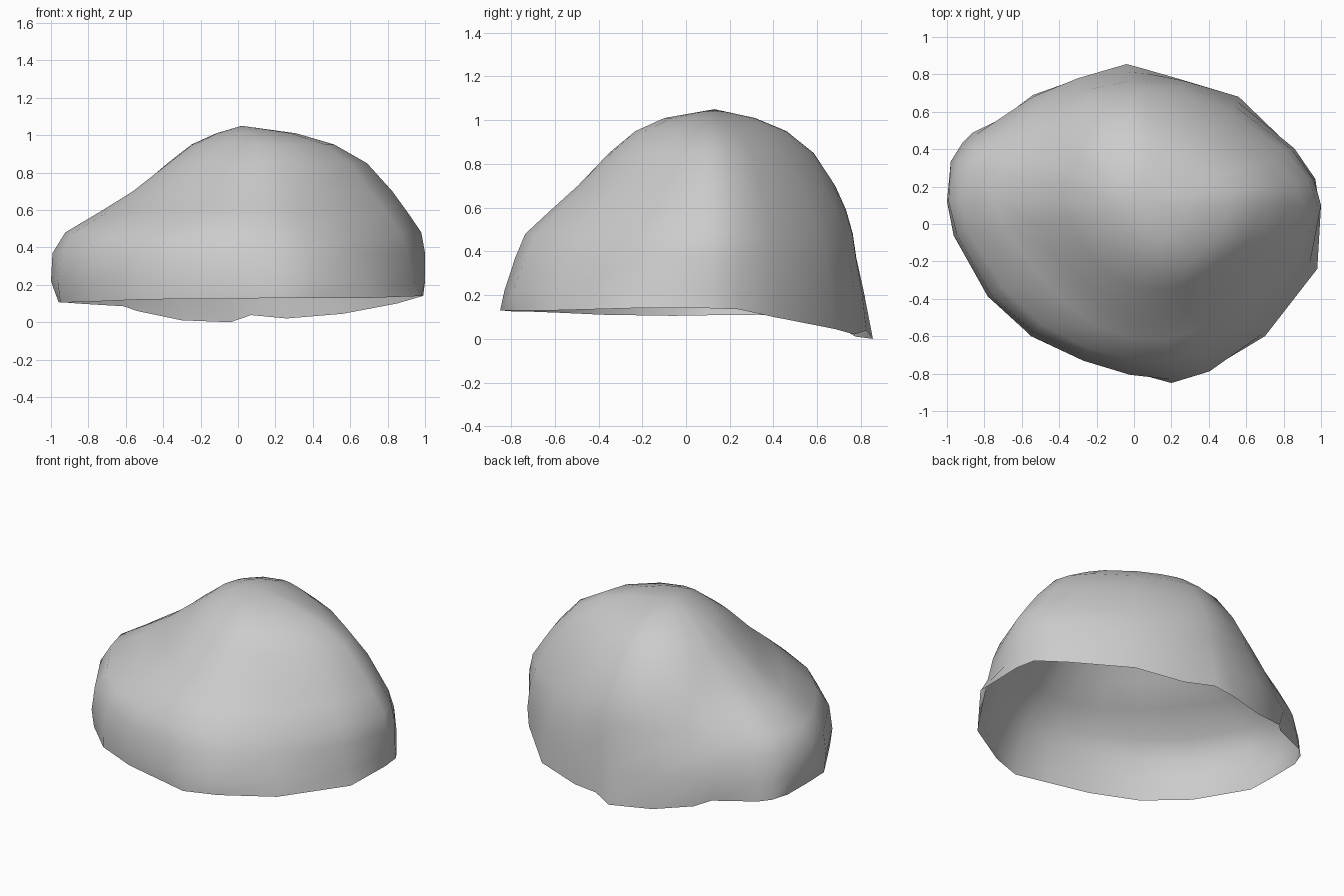
import bpy, bmesh, math

# Centre of the height contours, and the peak
CX, CY = 0.05, 0.10
PEAK = (0.02, 0.13, 1.05)

# Wavy open rim, anticlockwise from the right side
RIM = [(.99, .10, .14), (.97, .24, .135), (.85, .40, .10), (.56, .68, .045),
       (.26, .77, .02), (.07, .825, .038), (-.04, .855, 0), (-.30, .775, .01),
       (-.54, .69, .06), (-.61, .61, .085), (-.86, .49, .10), (-.92, .43, .105),
       (-.96, .33, .11), (-.96, .12, .108), (-.95, -.06, .105),
       (-.77, -.38, .11), (-.55, -.60, .12), (-.27, -.73, .125), (-.02, -.79, .125),
       (.20, -.85, .13), (.40, -.78, .13), (.70, -.60, .13), (.98, -.24, .14)]

# Contour radii every 36 degrees, keyed by height
CONTOURS = {
    0.22: [.95, .79, .70, .74, .86, 1.03, .95, .89, .955, .93],
    0.37: [.95, .76, .68, .70, .81, 1.01, .93, .86, .90, .87],
    0.48: [.93, .715, .66, .68, .75, .945, .86, .82, .85, .81],
    0.59: [.855, .66, .615, .65, .68, .77, .66, .70, .73, .72],
    0.70: [.775, .605, .555, .60, .595, .605, .53, .57, .61, .62],
    0.85: [.64, .49, .45, .50, .47, .42, .39, .42, .47, .52],
    0.95: [.465, .36, .335, .37, .34, .29, .27, .28, .35, .41],
    1.01: [.26, .20, .20, .22, .19, .16, .14, .16, .21, .23],
}


def radius_at(radii, angle):
    """Smooth periodic interpolation of a contour."""
    n = len(radii)
    f = (angle / (2 * math.pi)) % 1 * n
    i, t = int(f), f - int(f)
    a, b, c, d = (radii[(i + k) % n] for k in (-1, 0, 1, 2))
    return b + 0.5 * t * (c - a + t * (2*a - 5*b + 4*c - d + t * (3*(b - c) + d - a)))


def lobe(angle, z):
    """Extra bulge of the low lobe at the back left."""
    off = (math.degrees(angle) - 167) / 14
    return 0.07 * math.exp(-off * off) * min(1, max(0, (0.75 - z) / 0.3))


# Boulder shell: rim, contour rings, then a fan to the peak
bm = bmesh.new()
rings = [[bm.verts.new(p) for p in RIM]]
angles = [math.atan2(y - CY, x - CX) for x, y, z in RIM]
for z, radii in CONTOURS.items():
    ring = []
    for a in angles:
        r = radius_at(radii, a) + lobe(a, z)
        ring.append(bm.verts.new((max(-1, CX + r * math.cos(a)), CY + r * math.sin(a), z)))
    rings.append(ring)

n = len(RIM)
for low, high in zip(rings, rings[1:]):
    for i in range(n):
        j = (i + 1) % n
        bm.faces.new((low[i], low[j], high[j], high[i]))
top = bm.verts.new(PEAK)
for i in range(n):
    bm.faces.new((rings[-1][i], rings[-1][(i + 1) % n], top))
for f in bm.faces:
    f.smooth = True

mesh = bpy.data.meshes.new("boulder")
bm.to_mesh(mesh)
bm.free()
bpy.context.collection.objects.link(bpy.data.objects.new("boulder", mesh))
